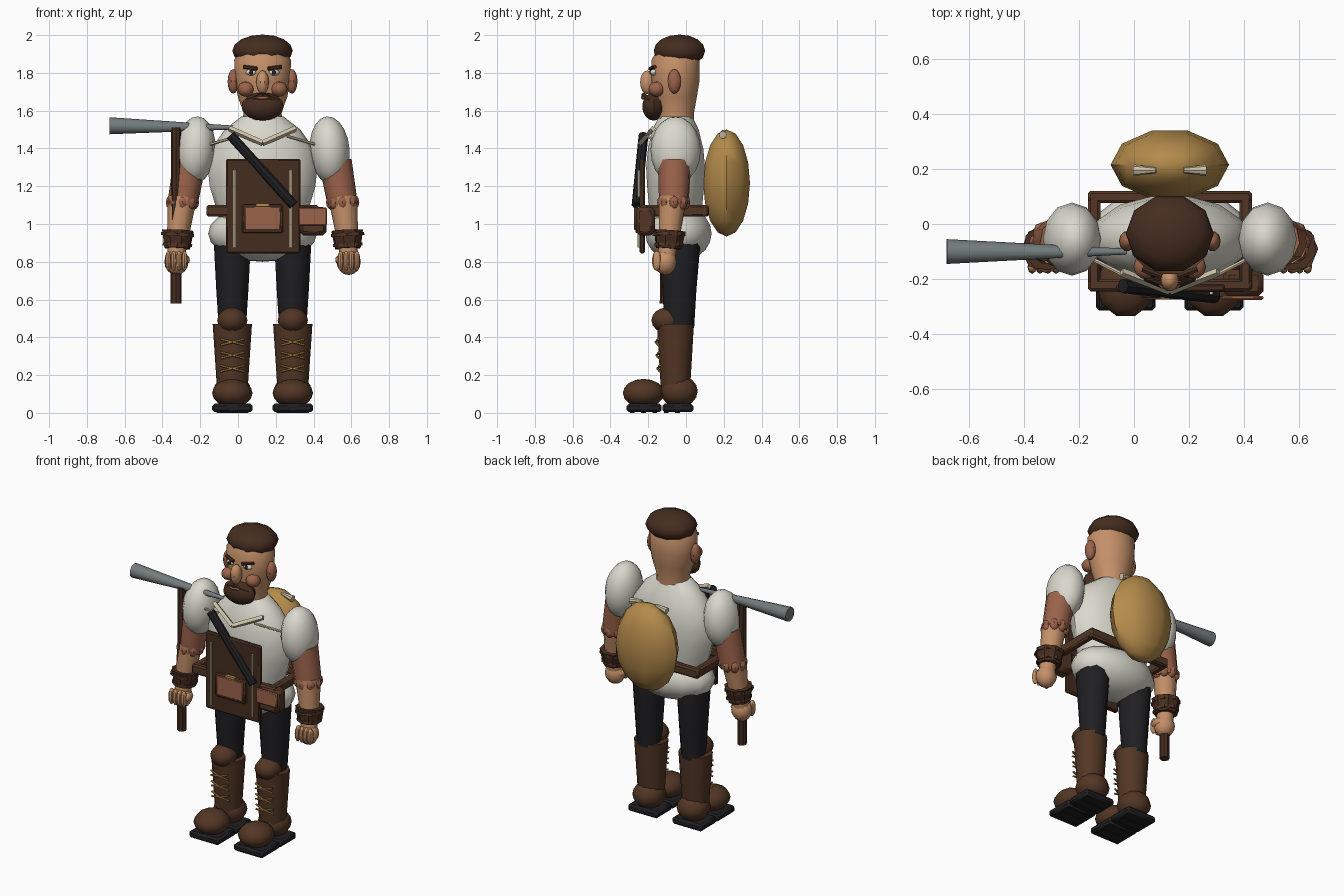
import bpy, bmesh, math
from mathutils import Vector, Matrix

if "Cube" in bpy.data.objects:
    bpy.data.objects.remove(bpy.data.objects["Cube"])

CX = 0.13  # body centre line
made = []


def material(name, rgb):
    m = bpy.data.materials.new(name)
    m.use_nodes = True
    m.diffuse_color = (*rgb, 1)
    m.node_tree.nodes["Principled BSDF"].inputs["Base Color"].default_value = (*rgb, 1)
    return m


SHIRT = material("shirt_white", (0.70, 0.69, 0.61))
SKIN = material("skin", (0.56, 0.28, 0.14))
RUDDY = material("ruddy_leather", (0.33, 0.125, 0.07))
BOOT = material("boot_brown", (0.085, 0.037, 0.018))
DARK = material("dark_brown", (0.06, 0.026, 0.014))
BLACK = material("black_cloth", (0.014, 0.014, 0.016))
OCHRE = material("ochre", (0.46, 0.26, 0.07))
STEEL = material("steel_grey", (0.17, 0.20, 0.20))
BONE = material("bone", (0.62, 0.55, 0.39))


def finish(name, bm, mat):
    bmesh.ops.recalc_face_normals(bm, faces=bm.faces)
    me = bpy.data.meshes.new(name)
    bm.to_mesh(me)
    bm.free()
    me.materials.append(mat)
    ob = bpy.data.objects.new(name, me)
    bpy.context.collection.objects.link(ob)
    made.append(ob)
    return ob


def ball(name, loc, radii, mat, seg=10, rings=8, tilt=0):
    bm = bmesh.new()
    bmesh.ops.create_uvsphere(bm, u_segments=seg, v_segments=rings, radius=1)
    mtx = (Matrix.Translation(loc) @ Matrix.Rotation(tilt, 4, 'Y')
           @ Matrix.Diagonal((*radii, 1)) @ Matrix.Rotation(math.pi / 2, 4, 'Z'))
    bmesh.ops.transform(bm, matrix=mtx, verts=bm.verts)
    return finish(name, bm, mat)


def rod(name, a, b, r0, r1, mat, sides=10, squash=1):
    a, b = Vector(a), Vector(b)
    bm = bmesh.new()
    bmesh.ops.create_cone(bm, cap_ends=True, segments=sides, radius1=r0, radius2=r1,
                          depth=(b - a).length)
    turn = (b - a).to_track_quat('Z', 'Y').to_matrix().to_4x4()
    mtx = Matrix.Translation((a + b) / 2) @ turn @ Matrix.Diagonal((1, squash, 1, 1))
    bmesh.ops.transform(bm, matrix=mtx, verts=bm.verts)
    return finish(name, bm, mat)


def box(name, loc, size, mat, bevel=0.0):
    bm = bmesh.new()
    bmesh.ops.create_cube(bm, size=1)
    bmesh.ops.transform(bm, matrix=Matrix.Translation(loc) @ Matrix.Diagonal((*size, 1)),
                        verts=bm.verts)
    ob = finish(name, bm, mat)
    if bevel:
        mod = ob.modifiers.new("soft_edges", 'BEVEL')
        mod.width = bevel
        mod.segments = 1
    return ob


def loft(name, x, y, rings, mat, sides=14):
    # stack of elliptical rings: (height, half width, half depth)
    bm = bmesh.new()
    rows = [[bm.verts.new((x + rx * math.cos(t), y + ry * math.sin(t), z))
             for t in (math.tau * i / sides for i in range(sides))] for z, rx, ry in rings]
    for low, high in zip(rows, rows[1:]):
        for i in range(sides):
            j = (i + 1) % sides
            bm.faces.new((low[i], low[j], high[j], high[i]))
    bm.faces.new(rows[0])
    bm.faces.new(rows[-1])
    return finish(name, bm, mat)


# torso and head
loft("torso", CX, -0.055, [(0.98, .21, .13), (1.1, .25, .145), (1.2, .28, .155), (1.3, .29, .16),
                           (1.4, .27, .15), (1.5, .20, .125), (1.57, .11, .09)], SHIRT)
ball("hips", (CX, -0.04, 0.95), (.288, .18, .15), SHIRT, 14, 10)
loft("head", CX, -0.055, [(1.52, .11, .10), (1.59, .10, .10), (1.67, .13, .115),
                          (1.76, .148, .13), (1.87, .15, .13), (1.94, .10, .09)], SKIN)
ball("cap", (CX, -0.035, 1.917), (.16, .143, .086), DARK)
ball("beard", (CX, -0.17, 1.622), (.112, .065, .075), DARK)
ball("nose", (CX, -0.205, 1.75), (.034, .04, .063), SKIN)
ball("mouth", (CX, -0.222, 1.668), (.04, .018, .01), RUDDY)
for s in (-1, 1):
    ball("ear", (CX + s * .155, -0.062, 1.755), (.03, .037, .065), RUDDY)
    ball("cheek", (CX + s * .088, -0.155, 1.714), (.044, .045, .04), RUDDY)
    ball("eye", (CX + s * .06, -0.17, 1.803), (.03, .02, .017), SHIRT)
    ball("pupil", (CX + s * .06, -0.185, 1.803), (.012, .01, .013), BLACK)
    rod("eyebrow", (CX + s * .03, -0.19, 1.822), (CX + s * .1, -0.165, 1.832),
        .011, .01, DARK, 6)
    rod("moustache", (CX, -0.225, 1.682), (CX + s * .08, -0.195, 1.655), .014, .008, DARK, 6)

# arms
for s in (-1, 1):
    def at(off, y, z):
        return (CX + s * off, y, z)
    ball("shoulder", at(.355, -0.055, 1.39), (.106, .133, .18), SHIRT, 12, 10, -s * .08)
    rod("sleeve", at(.425, -0.065, 1.1), at(.385, -0.06, 1.33), .08, .088, RUDDY)
    for i in range(8):
        t = math.tau * i / 8
        ball("sleeve_scallop", at(.424 + .058 * math.cos(t), -0.065 + .058 * math.sin(t), 1.115),
             (.03, .03, .04), RUDDY, 8, 6)
    rod("forearm", at(.45, -0.09, .92), at(.425, -0.07, 1.14), .056, .077, SKIN)
    rod("bracer", at(.452, -0.092, .87), at(.448, -0.085, .965), .07, .087, DARK, 8)
    for z, r in ((.89, .078), (.945, .088)):
        rod("bracer_band", at(.451, -0.09, z - .008), at(.45, -0.09, z + .008), r, r, BOOT, 8)
    ball("fist", at(.456, -0.11, .80), (.064, .062, .07), SKIN)
    rod("wrist", at(.456, -0.105, .82), at(.452, -0.095, .9), .05, .05, SKIN)
    for i in range(4):
        ball("finger", at(.413 + i * .029, -0.155, .805), (.017, .026, .053), SKIN, 8, 6)
    ball("thumb", at(.405, -0.12, .81), (.02, .045, .025), SKIN, 8, 6)

# legs and boots
for s in (-1, 1):
    x = CX + s * .16
    loft("trouser_leg", x, -0.035, [(.45, .072, .078), (.65, .085, .09), (.88, .097, .11),
                                    (.97, .09, .11)], BLACK, 12)
    loft("boot_shaft", x, -0.056, [(.1, .08, .075), (.2, .086, .082), (.47, .104, .098)], BOOT, 12)
    ball("knee_pad", (x, -0.10, .49), (.08, .087, .068), BOOT)
    ball("boot_heel", (x, -0.037, .115), (.10, .104, .085), BOOT)
    ball("boot_toe", (x, -0.225, .105), (.107, .115, .075), BOOT)
    box("toe_sole", (x, -0.222, .026), (.215, .185, .045), BLACK, .012)
    box("heel_sole", (x, -0.043, .026), (.215, .165, .045), BLACK, .012)
    for k in range(5):
        box("sole_tread", (x, -0.285 + k * .06, .006), (.17, .025, .012), BLACK)
    for z in (.235, .305, .375):
        y = -0.142 - (z - .2) * .06
        for d in (-1, 1):
            rod("boot_lace", (x - .062, y + .006, z - d * .016), (x, y - .008, z), .006, .006, OCHRE, 6)
            rod("boot_lace", (x, y - .008, z), (x + .062, y + .006, z + d * .016), .006, .006, OCHRE, 6)

# belt as a square frame
for y in (.098, -0.222):
    box("belt_bar", (CX, y, 1.07), (.595, .045, .062), BOOT, .01)
for s in (-1, 1):
    box("belt_side", (CX + s * .275, -0.062, 1.07), (.045, .35, .062), BOOT, .01)

# apron, piping and pouches
box("apron", (CX + .003, -0.232, 1.095), (.395, .03, .50), DARK, .008)
for s in (-1, 1):
    rod("apron_piping", (CX + s * .15, -0.25, .875), (CX + s * .15, -0.25, 1.285), .007, .007, BONE, 6)
box("pocket", (CX, -0.253, 1.027), (.215, .03, .15), BOOT, .006)
box("pocket_flap", (CX, -0.268, 1.03), (.19, .012, .125), RUDDY, .004)
box("pocket_clasp", (CX, -0.262, 1.102), (.07, .02, .012), OCHRE)
box("belt_pouch", (.397, -0.215, 1.015), (.145, .1, .15), BOOT, .02)
box("belt_pouch_flap", (.395, -0.268, 1.04), (.15, .014, .095), RUDDY, .005)

# chest strap and collar
rod("chest_strap", (-0.04, -0.225, 1.47), (.295, -0.262, 1.10), .026, .026, BLACK, 8)
for s in (-1, 1):
    rod("collar", (CX, -0.242, 1.428), (CX + s * .175, -0.175, 1.505), .016, .016, BONE, 4)
    rod("shirt_cord", (CX + s * .13, -0.205, 1.465), (CX + s * .295, -0.12, 1.417), .008, .008, BONE, 6)

# long flared horn and walking stick
rod("horn", (-0.68, -0.1, 1.52), (.02, -0.1, 1.51), .045, .008, STEEL, 12)
rod("stick", (-0.328, -0.11, .578), (-0.328, -0.11, 1.51), .029, .027, DARK, 8)

# back basket
ball("basket", (CX, .215, 1.217), (.215, .13, .283), OCHRE)
for s in (-1, 1):
    rod("basket_toggle", (CX + s * .05, .195, 1.488), (CX + s * .13, .195, 1.472), .01, .021, BONE, 8)

# soft shading with crisp edges
bpy.ops.object.select_all(action='DESELECT')
for ob in made:
    ob.select_set(True)
bpy.context.view_layer.objects.active = made[0]
bpy.ops.object.shade_smooth_by_angle(angle=math.radians(40))
